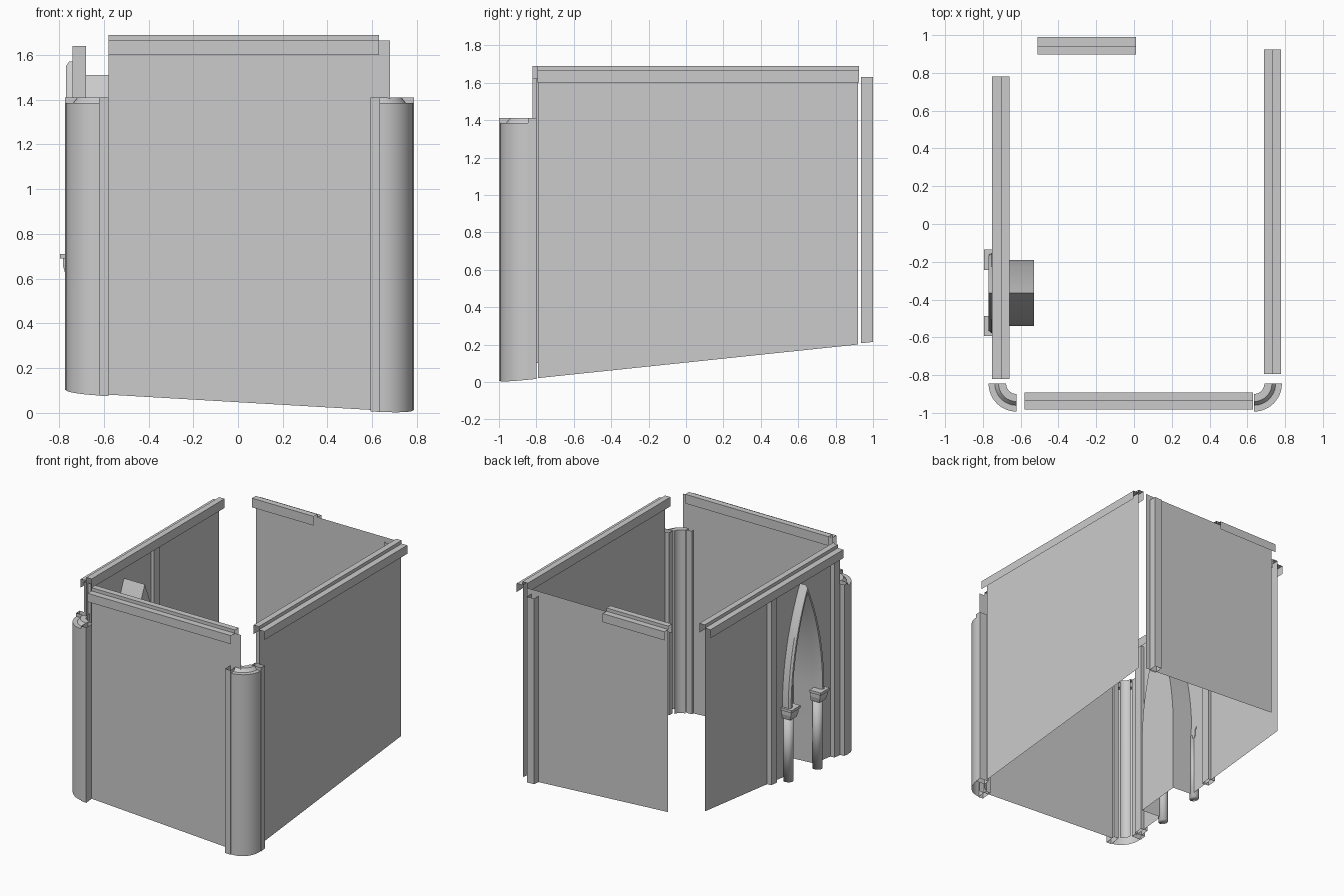
import bpy, bmesh, math
from mathutils import Vector

if "Cube" in bpy.data.objects:
    bpy.data.objects.remove(bpy.data.objects["Cube"])

stone = bpy.data.materials.new("grey_stone")
stone.diffuse_color = (0.6, 0.6, 0.6, 1)
stone.use_nodes = True
stone.node_tree.nodes["Principled BSDF"].inputs["Base Color"].default_value = stone.diffuse_color


def ground(x, y):
    """Sloping site plane that the walls are cut to."""
    return max(0.0, 0.146 - 0.058 * x + 0.105 * y)


def make(name, verts, faces, smooth=False):
    me = bpy.data.meshes.new(name)
    me.from_pydata([tuple(v) for v in verts], [], faces)
    me.materials.append(stone)
    ob = bpy.data.objects.new(name, me)
    bpy.context.collection.objects.link(ob)
    if smooth:
        bpy.context.view_layer.objects.active = ob
        ob.select_set(True)
        bpy.ops.object.shade_smooth_by_angle(angle=math.radians(35))
        ob.select_set(False)
    return ob


def skin(name, rows, closed=False, smooth=False):
    """Bridge a list of equally long point rows."""
    n = len(rows[0])
    verts = [p for r in rows for p in r]
    faces = []
    for i in range(len(rows) - 1):
        for j in range(n if closed else n - 1):
            k = (j + 1) % n
            faces.append((i * n + j, i * n + k, (i + 1) * n + k, (i + 1) * n + j))
    return make(name, verts, faces, smooth)


def upright(name, path, top, closed=False, smooth=False, drop=0.0):
    """Vertical sheet along a plan path, cut to the sloping ground."""
    low = [(x, y, ground(x, y) - drop) for x, y in path]
    return skin(name, [low, [(x, y, top) for x, y in path]], closed, smooth)


def pilaster(name, x0, x1, y0, y1, top):
    return upright(name, [(x0, y0), (x1, y0), (x1, y1), (x0, y1)], top, True)


def cornice(name, a, b):
    """Stepped coping, an open profile swept along the wall top."""
    a, b = Vector(a), Vector(b)
    d = (b - a).normalized()
    out = Vector((d.y, -d.x))
    prof = [(0.047, 1.60), (0.047, 1.665), (0, 1.665), (0, 1.69), (-0.045, 1.69), (-0.045, 1.62)]
    rows = []
    for o, z in prof:
        rows.append([(*(p + out * o), z) for p in (a, b)])
    return skin(name, rows)


# plain walls
upright("front_wall", [(-0.58, -0.935), (0.68, -0.935)], 1.665)
upright("right_wall", [(0.73, -0.79), (0.73, 0.92)], 1.665)
upright("back_wall", [(0.68, 0.945), (-0.51, 0.945)], 1.665)

# copings
cornice("front_cornice", (-0.58, -0.936), (0.63, -0.936))
cornice("right_cornice", (0.732, -0.795), (0.732, 0.925))
cornice("back_cornice", (0.01, 0.942), (-0.51, 0.942))
cornice("left_cornice", (-0.705, 0.78), (-0.705, -0.82))

# pointed arch outline (y, z), from the -y springing to the +y springing
YC, SPRING, WX = -0.365, 0.70, -0.705


def arch(half, apex, n=12):
    h = apex - SPRING
    r = (half * half + h * h) / (2 * half)
    end = math.asin(h / r)
    side = [(half - r + r * math.cos(end * i / n), SPRING + r * math.sin(end * i / n)) for i in range(n + 1)]
    left = [(YC - y, z) for y, z in side]
    right = [(YC + y, z) for y, z in side[:-1]]
    return left + right[::-1]


def with_jambs(curve, x):
    pts = [(x, y, z) for y, z in curve]
    return [(x, pts[0][1], ground(x, pts[0][1]))] + pts + [(x, pts[-1][1], ground(x, pts[-1][1]))]


inner = arch(0.175, 1.51)
outer = arch(0.212, 1.57)

# left wall with the arched opening
opening = with_jambs(inner, WX)
outline = [(WX, -0.82, ground(WX, -0.82))] + opening + [
    (WX, 0.78, ground(WX, 0.78)), (WX, 0.78, 1.665), (WX, -0.82, 1.665)]
wall = make("left_wall", outline, [tuple(range(len(outline)))])
bm = bmesh.new()
bm.from_mesh(wall.data)
bmesh.ops.triangulate(bm, faces=bm.faces[:])
for f in bm.faces:
    if f.normal.x > 0:
        f.normal_flip()
bm.to_mesh(wall.data)
bm.free()

# niche shell and its back
back = with_jambs(inner, -0.53)
skin("niche_shell", [opening, back], smooth=True)
make("niche_back", back, [tuple(range(len(back)))])

# moulded arch hood in front of the opening
hood = []
for crv, x in ((outer, WX), (outer, -0.755), (arch(0.2, 1.55), -0.77), (arch(0.182, 1.52), -0.77),
               (inner, -0.755), (inner, WX)):
    hood.append([(x, y, z) for y, z in crv])
skin("arch_hood", hood, smooth=True)

# columns and tapered capitals beside the niche
for side, y in (("near", -0.54), ("far", -0.19)):
    ring = [(-0.73 + 0.035 * math.cos(t * math.tau / 16), y + 0.035 * math.sin(t * math.tau / 16)) for t in range(16)]
    col = upright(side + "_column", ring, 0.65, True, True, 0.03)
    bm = bmesh.new()
    bm.from_mesh(col.data)
    bmesh.ops.holes_fill(bm, edges=[e for e in bm.edges if e.is_boundary], sides=0)
    bm.to_mesh(col.data)
    bm.free()
    rows = []
    for z, w, x in ((0.625, 0.038, -0.773), (0.66, 0.046, -0.783), (0.69, 0.046, -0.783),
                    (0.69, 0.054, -0.795), (0.71, 0.054, -0.795), (0.71, 0.0, -0.70)):
        rows.append([(x, y - w, z), (-0.70, y - w, z), (-0.70, y + w, z), (x, y + w, z)])
    skin(side + "_capital", rows, True)

# slim pilasters
pilaster("left_pilaster_front", -0.74, -0.68, -0.80, -0.73, 1.64)
pilaster("left_pilaster_middle", -0.74, -0.68, -0.04, 0.03, 1.64)
pilaster("back_pilaster", 0.58, 0.64, 0.935, 1.0, 1.63)

# rounded corner towers
for side, s, cx in (("right", 1, 0.635), ("left", -1, -0.622)):
    cy = -0.845

    def arc(r, n=12):
        pts = [(cx + s * r * math.sin(math.pi / 2 * i / n), cy - r * math.cos(math.pi / 2 * i / n)) for i in range(n + 1)]
        return pts if s > 0 else pts[::-1]

    big, small = arc(0.148), arc(0.055)
    upright(side + "_tower_shell", big, 1.385, smooth=True)
    upright(side + "_tower_inner", small[::-1], 1.41, smooth=True)
    skin(side + "_tower_lip", [[(x, y, 1.385) for x, y in big], [(x, y, 1.385) for x, y in arc(0.115)],
                               [(x, y, 1.41) for x, y in arc(0.095)], [(x, y, 1.41) for x, y in small]])
    xs = sorted((cx, cx - s * 0.043))
    pilaster(side + "_tower_front_strip", xs[0], xs[1], -1.0, -0.915, 1.41)
    xs = sorted((cx + s * 0.07, cx + s * 0.152))
    pilaster(side + "_tower_side_strip", xs[0], xs[1], cy, cy + 0.045, 1.41)
